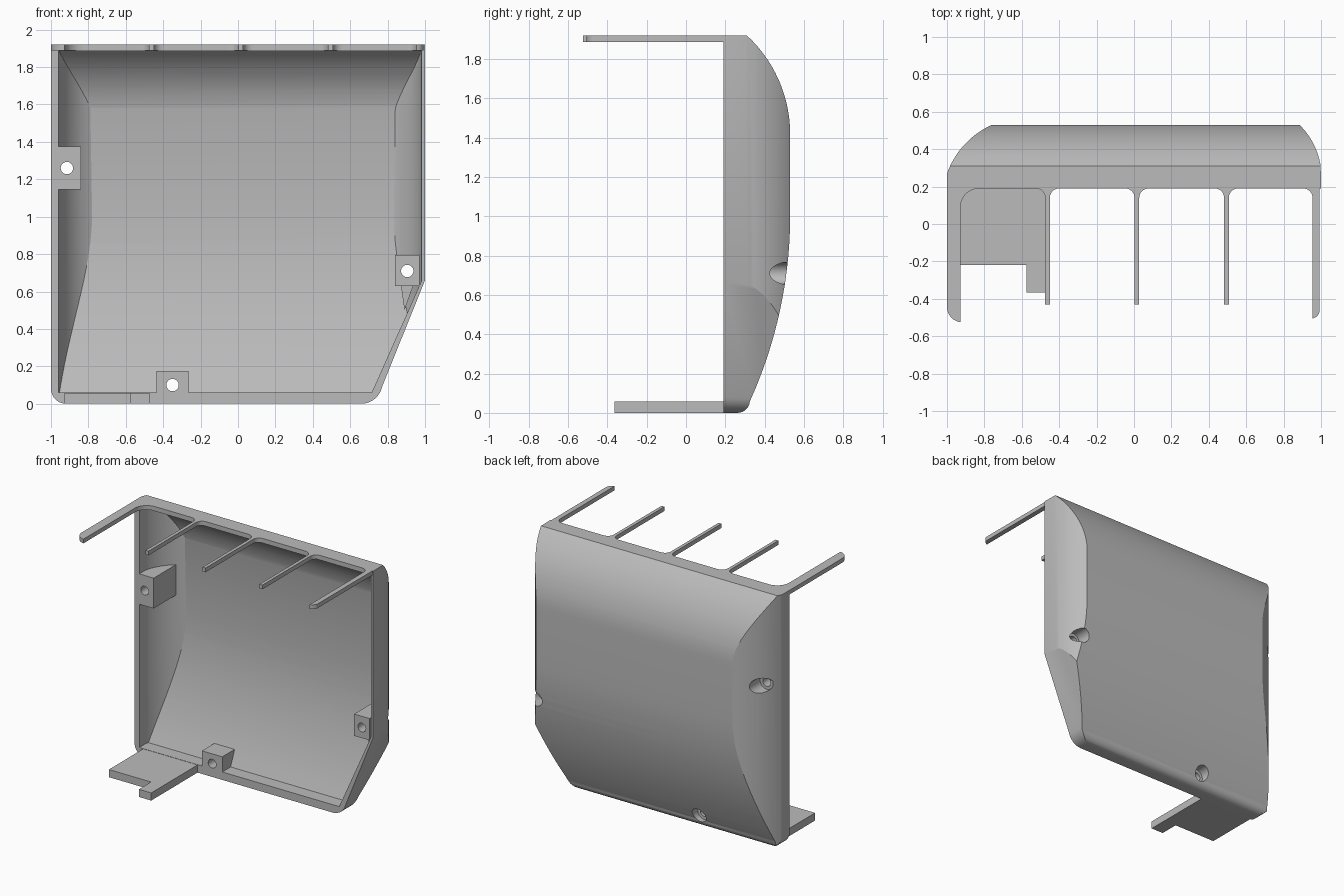
import bpy, bmesh, math
from mathutils import Vector

cube = bpy.data.objects.get("Cube")
if cube:
    bpy.data.objects.remove(cube, do_unlink=True)

grey = bpy.data.materials.new("plain_grey")
grey.use_nodes = True
colour = (0.5, 0.5, 0.5, 1)
grey.diffuse_color = colour
grey.node_tree.nodes["Principled BSDF"].inputs["Base Color"].default_value = colour


def arc(p, q, bulge, n=14):
    """Circular arc from p to q; positive bulge lies left of the direction p to q."""
    p, q = Vector(p), Vector(q)
    d = q - p
    half = d.length / 2
    side = Vector((-d.y, d.x)).normalized()
    if bulge < 0:
        side = -side
    s = abs(bulge)
    radius = (half * half + s * s) / (2 * s)
    centre = (p + q) / 2 + side * (s - radius)
    a = math.asin(min(1, half / radius))
    along = d.normalized()
    return [tuple(centre + along * radius * math.sin(t) + side * radius * math.cos(t))
            for t in (-a + 2 * a * i / n for i in range(n + 1))]


def prism(name, pts, axis, lo, hi):
    """Extrude a flat outline along the named axis."""
    place = {"x": lambda u, v, w: (w, u, v),
             "y": lambda u, v, w: (u, w, v),
             "z": lambda u, v, w: (u, v, w)}[axis]
    bm = bmesh.new()
    ends = [[bm.verts.new(place(u, v, w)) for u, v in pts] for w in (lo, hi)]
    for ring in ends:
        bm.faces.new(ring)
    for i in range(len(pts)):
        j = (i + 1) % len(pts)
        bm.faces.new((ends[0][i], ends[0][j], ends[1][j], ends[1][i]))
    bmesh.ops.recalc_face_normals(bm, faces=bm.faces)
    mesh = bpy.data.meshes.new(name)
    bm.to_mesh(mesh)
    bm.free()
    mesh.materials.append(grey)
    ob = bpy.data.objects.new(name, mesh)
    bpy.context.collection.objects.link(ob)
    return ob


def combine(ob, other, operation):
    """Apply a boolean and discard the second solid."""
    mod = ob.modifiers.new("cut", "BOOLEAN")
    mod.operation, mod.solver, mod.object = operation, "EXACT", other
    bpy.context.view_layer.objects.active = ob
    bpy.ops.object.modifier_apply(modifier=mod.name)
    bpy.data.objects.remove(other, do_unlink=True)


def rect(x0, x1, y0, y1):
    return [(x0, y0), (x1, y0), (x1, y1), (x0, y1)]


def disc(x, z, r, n=32):
    return [(x + r * math.cos(2 * math.pi * i / n), z + r * math.sin(2 * math.pi * i / n))
            for i in range(n)]


def body(name, front, side, plan):
    """Solid shared by a front outline, a side outline and a plan outline."""
    ob = prism(name, front, "y", -0.5, 1)
    combine(ob, prism("side_cut", side, "x", -1.5, 1.5), "INTERSECT")
    combine(ob, prism("plan_cut", plan, "z", -0.5, 2.5), "INTERSECT")
    return ob


RIM, TOP = 0.19, 1.92

# Outer solid of the cover
shell = body(
    "cover_shell",
    [(-1, TOP)] + arc((-1, 0.08), (-0.92, 0), -0.023, 8)
    + arc((0.66, 0), (0.77, 0.09), -0.025, 8) + [(1, 0.66), (1, TOP)],
    [(RIM, TOP)] + arc((0.31, TOP), (0.53, 1.42), 0.057)
    + arc((0.53, 1.0), (0.33, 0.07), -0.05 * -1)
    + arc((0.325, 0.06), (0.26, 0), 0.018, 6) + [(RIM, 0)],
    [(-1, RIM)] + arc((-1, 0.27), (-0.76, 0.53), 0.036)
    + arc((0.885, 0.53), (0.998, 0.31), 0.02) + [(1, RIM)])

# Hollow inside
cavity = body(
    "cavity",
    [(-0.96, 1.885), (-0.96, 0.06), (0.715, 0.06), (0.985, 0.665), (0.985, 1.885)],
    [(0.1, 1.885)] + arc((0.285, 1.885), (0.49, 1.58), 0.035)
    + arc((0.495, 1.0), (0.29, 0.06), 0.05) + [(0.1, 0.06)],
    [(-0.96, 0.1)] + arc((-0.96, 0.27), (-0.77, 0.5), 0.033)
    + arc((0.825, 0.5), (0.975, 0.3), 0.025) + [(0.985, 0.1)])

# Screw bosses are left standing inside the hollow
bosses = [rect(-1.1, -0.84, 1.145, 1.375),
          rect(0.84, 0.97, 0.63, 0.795),
          rect(-0.435, -0.265, -0.1, 0.175)]
for outline in bosses:
    combine(cavity, prism("boss", outline, "y", RIM, 0.8), "DIFFERENCE")
combine(cavity, prism("boss_rib", [(0.87, 0.64), (0.89, 0.5), (0.94, 0.64)], "y", 0.3, 0.8),
        "DIFFERENCE")
combine(shell, cavity, "DIFFERENCE")

# Screw holes with wide recesses opening at the back
for x, z, seat in [(-0.915, 1.26, 0.34), (0.905, 0.71, 0.4), (-0.35, 0.1, 0.28)]:
    combine(shell, prism("screw_hole", disc(x, z, 0.033), "y", 0, 1), "DIFFERENCE")
    combine(shell, prism("screw_recess", disc(x, z, 0.056), "y", seat, 1), "DIFFERENCE")

# Top fingers with filleted roots
def finger(name, x0, x1, tip, left, right):
    bend = 1 - math.sqrt(0.5)
    pts = []
    if left:
        pts += arc((x0 - left, RIM), (x0, RIM - left), left * bend, 8)
    else:
        pts.append((x0, RIM))
    pts += tip
    if right:
        pts += arc((x1, RIM - right), (x1 + right, RIM), right * bend, 8)
    else:
        pts.append((x1, RIM))
    return prism(name, pts, "z", 1.888, TOP)


parts = [shell]
for i, (x0, x1) in enumerate([(-0.475, -0.45), (0.003, 0.028), (0.482, 0.507)]):
    parts.append(finger(f"top_finger_{i + 1}", x0, x1, [(x0, -0.43), (x1, -0.43)], 0.05, 0.05))
parts.append(finger("right_end_finger", -1, -0.928,
                    arc((-1, -0.45), (-0.928, -0.525), -0.018, 8), 0, 0.1))
parts.append(finger("left_end_finger", 0.955, 0.993,
                    arc((0.955, -0.505), (0.993, -0.455), -0.012, 8), 0.05, 0))

# Stepped tongue at the bottom
parts.append(prism("bottom_tongue",
                   [(-0.928, RIM), (-0.928, -0.22), (-0.575, -0.22), (-0.575, -0.365),
                    (-0.472, -0.365), (-0.472, RIM)], "z", 0, 0.058))

bpy.ops.object.select_all(action="DESELECT")
for ob in parts:
    ob.select_set(True)
bpy.context.view_layer.objects.active = shell
bpy.ops.object.shade_smooth_by_angle(angle=math.radians(25))
